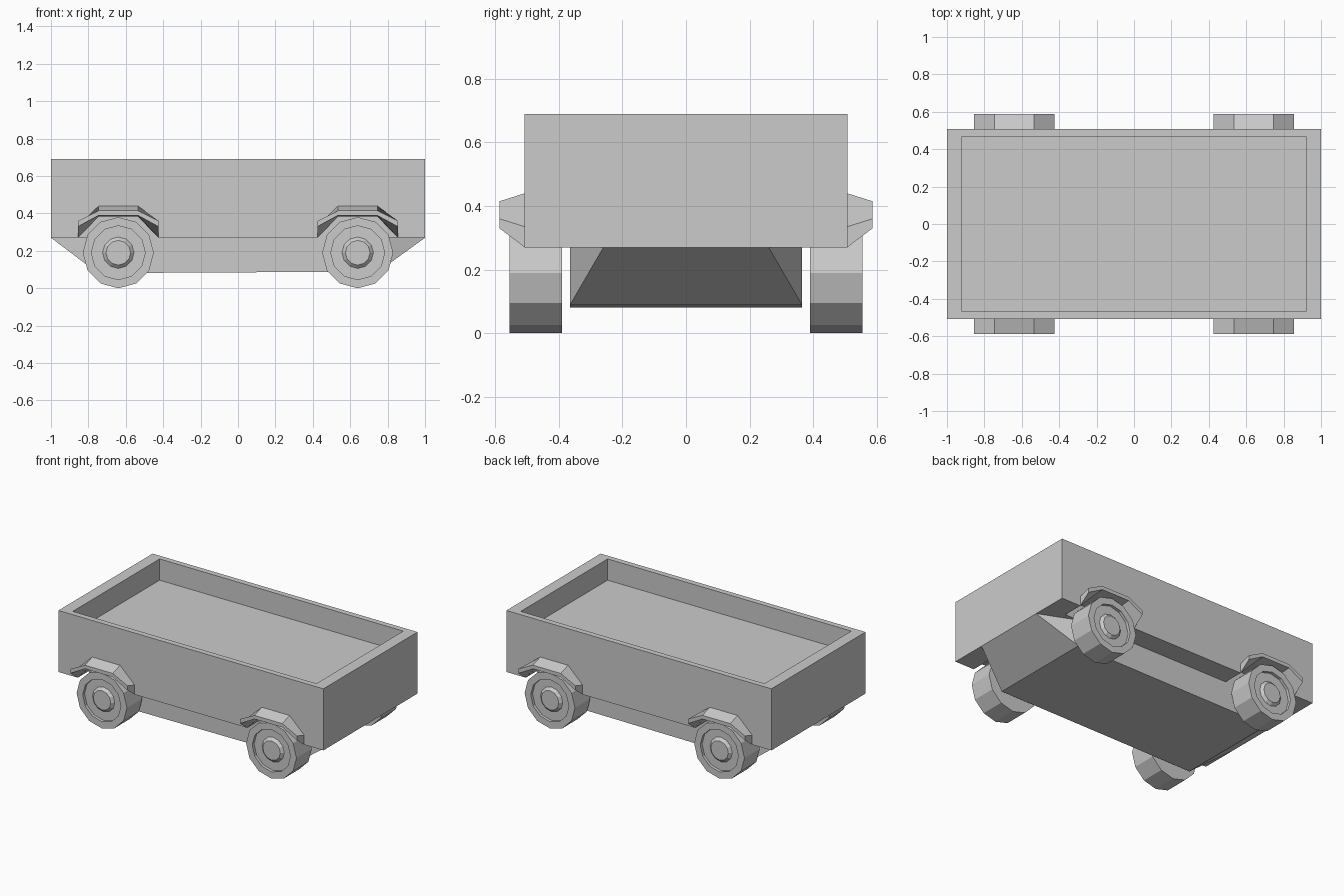
import bpy, bmesh, math
from mathutils import Vector

if "Cube" in bpy.data.objects:
    bpy.data.objects.remove(bpy.data.objects["Cube"])

WHEEL_X, WHEEL_Z = 0.64, 0.19


def finish(bm, name):
    bmesh.ops.recalc_face_normals(bm, faces=bm.faces[:])
    mesh = bpy.data.meshes.new(name)
    bm.to_mesh(mesh)
    bm.free()
    ob = bpy.data.objects.new(name, mesh)
    bpy.context.collection.objects.link(ob)
    return ob


def loft(bm, rings, cap_start=True, cap_end=True):
    """Skin a series of closed rings of equal length."""
    vs = [[bm.verts.new(p) for p in ring] for ring in rings]
    n = len(vs[0])
    for a, b in zip(vs, vs[1:]):
        for i in range(n):
            j = (i + 1) % n
            bm.faces.new((a[i], a[j], b[j], b[i]))
    if cap_start:
        bm.faces.new(vs[0])
    if cap_end:
        bm.faces.new(vs[-1])


def corners():
    return [(sx, sy) for sx in (-1, 1) for sy in (-1, 1)]


# Cargo box with a shallow recessed bed
bm = bmesh.new()
bmesh.ops.create_cube(bm, size=1)
for v in bm.verts:
    v.co = Vector((v.co.x * 2, v.co.y * 1.015, 0.48 + v.co.z * 0.42))
top = max(bm.faces, key=lambda f: f.calc_center_median().z)
bmesh.ops.inset_region(bm, faces=[top], thickness=0.055)
for v in top.verts:
    v.co.x = math.copysign(0.92, v.co.x)
floor = bmesh.ops.extrude_discrete_faces(bm, faces=[top])["faces"][0]
bmesh.ops.translate(bm, verts=floor.verts[:], vec=(0, 0, -0.145))
box = finish(bm, "cargo_box")

# Wheel wells cut out of the box
bm = bmesh.new()
well = [(-0.214, 0.2), (-0.214, 0.27), (-0.105, 0.383),
        (0.105, 0.383), (0.214, 0.27), (0.214, 0.2)]
for sx, sy in corners():
    loft(bm, [[(sx * WHEEL_X + x, sy * y, z) for x, z in well]
              for y in (0.365, 0.56)])
cutter = finish(bm, "wheel_well_cutter")
cutter.hide_render = True
cutter.hide_set(True)
mod = box.modifiers.new("wells", 'BOOLEAN')
mod.operation = 'DIFFERENCE'
mod.solver = 'EXACT'
mod.object = cutter

# Tapered underbody, bottom very slightly tilted
bm = bmesh.new()
for sx, sy in corners():
    bm.verts.new((sx, sy * 0.26, 0.27))
    bm.verts.new((sx * 0.75, sy * 0.365, 0.27))
    bm.verts.new((sx * 0.75, sy * 0.365, 0.085 + sx * 0.004))
bmesh.ops.convex_hull(bm, input=bm.verts[:])
bmesh.ops.dissolve_limit(bm, angle_limit=0.01, verts=bm.verts[:], edges=bm.edges[:])
finish(bm, "underbody")


def arch(cx, y, top_z, shoulder_z, foot_z, under_z):
    half = [(0.105, top_z), (0.215, shoulder_z), (0.215, foot_z), (0.105, under_z)]
    pts = half + [(-x, z) for x, z in reversed(half)]
    return [(cx + x, y, z) for x, z in pts]


# tyre and hub profile: (radius, distance from centre plane)
wheel_profile = [(0.19, 0.39), (0.19, 0.555), (0.144, 0.555), (0.144, 0.535),
                 (0.084, 0.535), (0.066, 0.552)]

for sx, sy in corners():
    tag = ("rear" if sx < 0 else "front") + ("_near" if sy < 0 else "_far")
    cx = sx * WHEEL_X

    # Fender arch
    bm = bmesh.new()
    outer = arch(cx, sy * 0.587, 0.415, 0.36, 0.33, 0.39)
    inner = arch(cx, sy * 0.5075, 0.44, 0.335, 0.27, 0.383)
    a = [bm.verts.new(p) for p in inner]
    b = [bm.verts.new(p) for p in outer]
    for i in range(8):
        if i != 3:
            j = (i + 1) % 8
            if i == 7:
                bm.faces.new((a[7], a[0], b[0], b[7]))
            else:
                bm.faces.new((a[i], a[j], b[j], b[i]))
    bm.faces.new((a[3], a[4], b[4], b[3]))
    for q in ((0, 7, 4, 3), (0, 1, 2, 3), (7, 6, 5, 4)):
        bm.faces.new([b[i] for i in q])
    finish(bm, "fender_" + tag)

    # Twelve-sided wheel
    bm = bmesh.new()
    loft(bm, [[(cx + r * math.sin(k * math.pi / 6), sy * y,
                WHEEL_Z + r * math.cos(k * math.pi / 6)) for k in range(12)]
              for r, y in wheel_profile])
    finish(bm, "wheel_" + tag)
